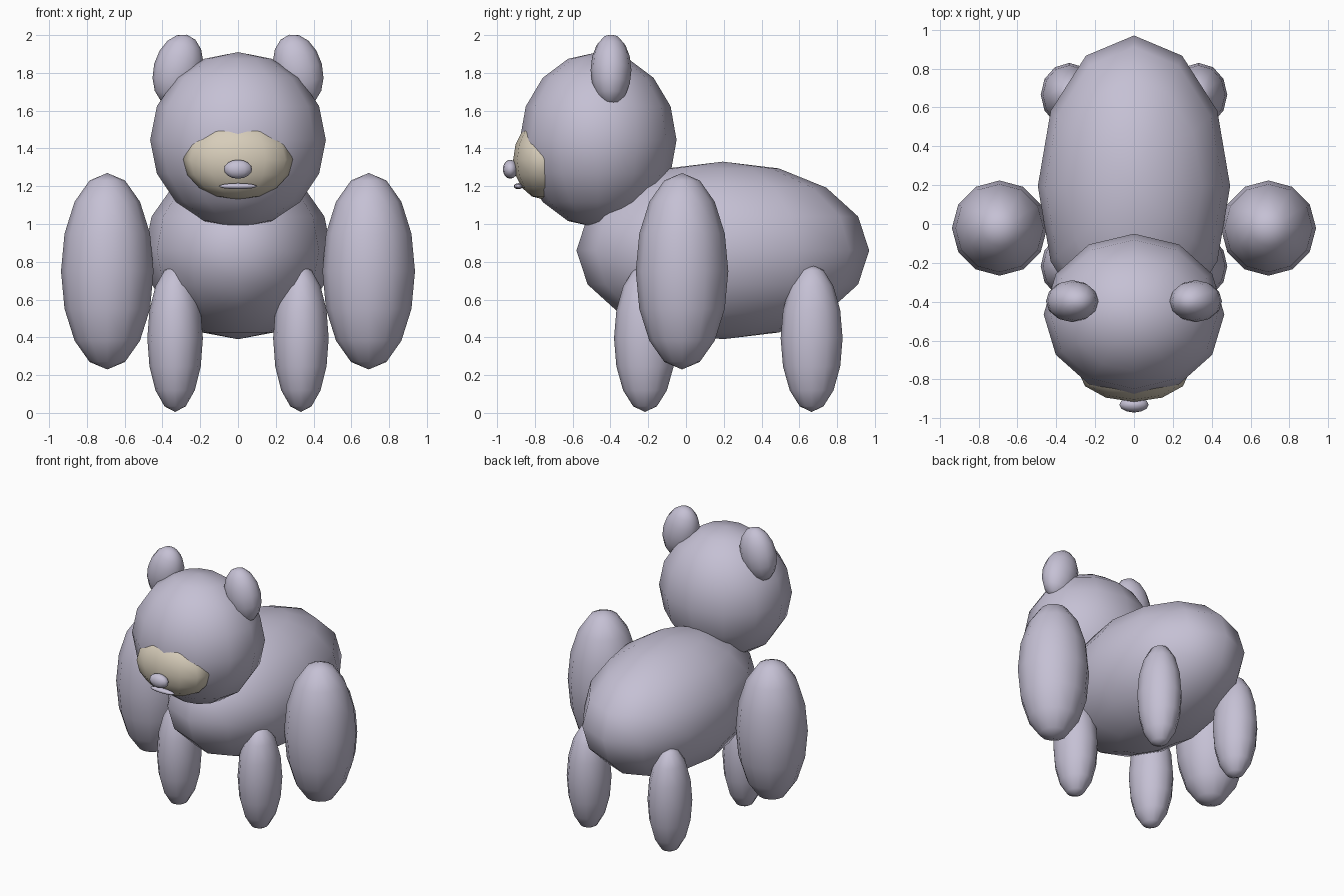
import bpy, bmesh, math
from mathutils import Matrix, Vector

if "Cube" in bpy.data.objects:
    bpy.data.objects.remove(bpy.data.objects["Cube"])


def material(name, rgb):
    m = bpy.data.materials.new(name)
    m.diffuse_color = (*rgb, 1.0)
    m.use_nodes = True
    m.node_tree.nodes["Principled BSDF"].inputs["Base Color"].default_value = m.diffuse_color
    return m


fur = material("lilac grey fur", (0.56, 0.53, 0.66))
cream = material("cream muzzle", (0.68, 0.61, 0.49))


def ellipsoid(name, centre, radii, mat=fur, tilt=0.0):
    """Low-poly smooth ellipsoid, tilted about the y axis."""
    bm = bmesh.new()
    bmesh.ops.create_uvsphere(bm, u_segments=12, v_segments=8, radius=1.0)
    bm.transform(Matrix.Rotation(tilt, 4, 'Y') @ Matrix.Diagonal((*radii, 1.0)))
    for f in bm.faces:
        f.smooth = True
    me = bpy.data.meshes.new(name)
    bm.to_mesh(me)
    bm.free()
    me.materials.append(mat)
    ob = bpy.data.objects.new(name, me)
    ob.location = Vector(centre)
    bpy.context.collection.objects.link(ob)
    return ob


# Body and head
ellipsoid("body", (0, 0.195, 0.86), (0.495, 0.775, 0.47))
ellipsoid("head", (0, -0.465, 1.445), (0.465, 0.415, 0.465))

# Face
ellipsoid("muzzle", (0, -0.755, 1.34), (0.29, 0.16, 0.21), cream)
ellipsoid("nose", (0, -0.93, 1.29), (0.075, 0.04, 0.05))
ellipsoid("mouth", (0, -0.888, 1.2), (0.1, 0.023, 0.016))

# Mirrored pairs: ears, arms and legs
for side, s in (("left", -1), ("right", 1)):
    ellipsoid(side + "_ear", (s * 0.318, -0.397, 1.815), (0.13, 0.108, 0.193), tilt=-s * 0.25)
    ellipsoid(side + "_arm", (s * 0.692, -0.021, 0.75), (0.245, 0.245, 0.52))
    for end, y in (("front", -0.217), ("hind", 0.665)):
        ellipsoid(f"{side}_{end}_leg", (s * 0.333, y, 0.395), (0.147, 0.164, 0.39))
